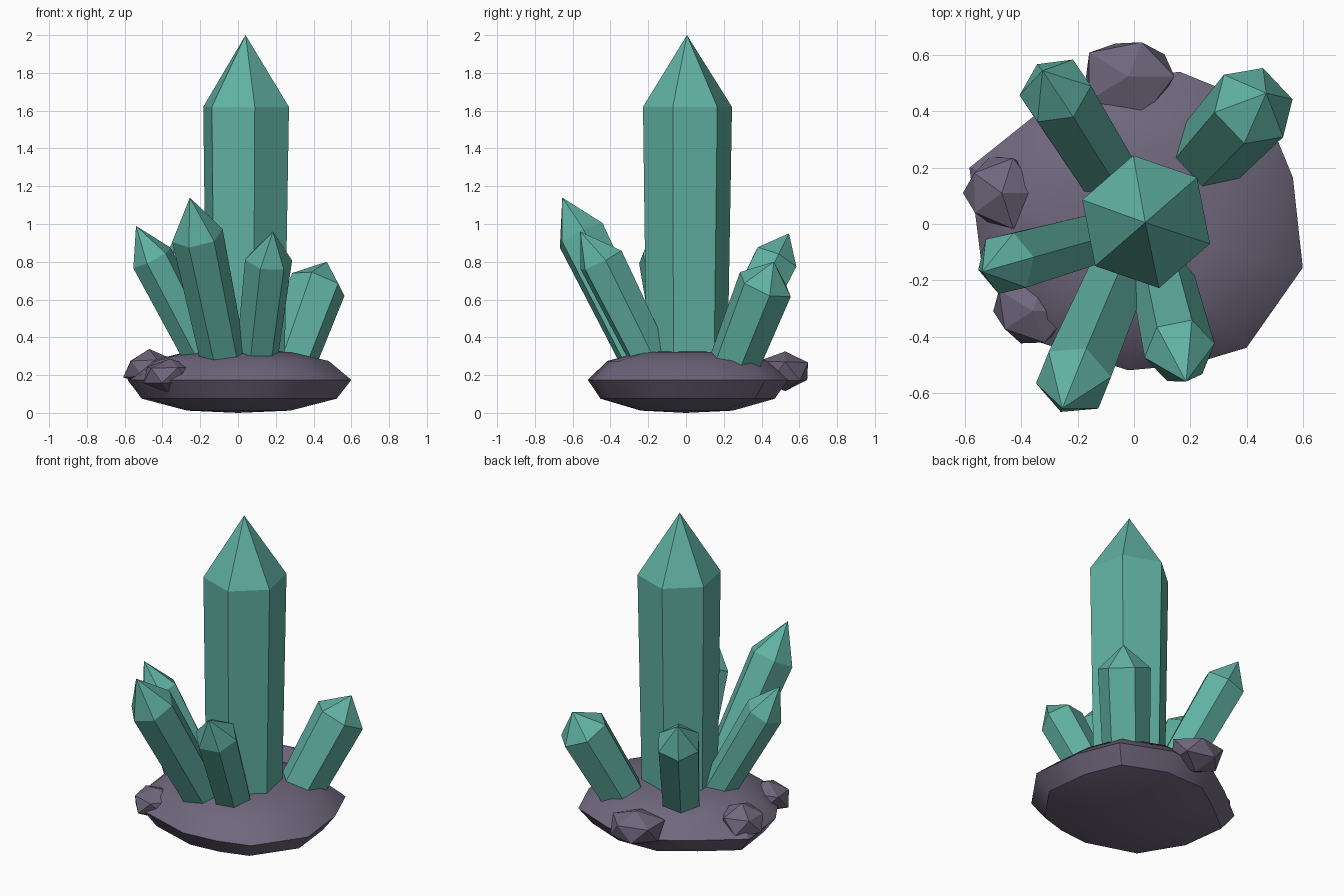
import bpy, bmesh, math, random
from mathutils import Vector

if "Cube" in bpy.data.objects:
    bpy.data.objects.remove(bpy.data.objects["Cube"])

random.seed(4)


def material(name, rgb):
    m = bpy.data.materials.new(name)
    m.diffuse_color = (*rgb, 1)
    m.use_nodes = True
    m.node_tree.nodes["Principled BSDF"].inputs["Base Color"].default_value = m.diffuse_color
    return m


TEAL = material("teal crystal", (0.118, 0.44, 0.365))
STONE = material("purple grey stone", (0.16, 0.135, 0.205))


def finish(bm, name, mat):
    bmesh.ops.recalc_face_normals(bm, faces=bm.faces)
    me = bpy.data.meshes.new(name)
    bm.to_mesh(me)
    bm.free()
    me.materials.append(mat)
    ob = bpy.data.objects.new(name, me)
    bpy.context.collection.objects.link(ob)
    return ob


def crystal(name, base, shoulder, tip, r_base, r_top, phase):
    """Six-sided tapered prism with a pointed cap, along base -> shoulder."""
    base, shoulder, tip = Vector(base), Vector(shoulder), Vector(tip)
    q = Vector((0, 0, 1)).rotation_difference((shoulder - base).normalized())
    bm = bmesh.new()
    rings = []
    for centre, r in ((base, r_base), (shoulder, r_top)):
        ring = []
        for k in range(6):
            a = math.radians(phase + 60 * k)
            ring.append(bm.verts.new(centre + q @ Vector((r * math.cos(a), r * math.sin(a), 0))))
        rings.append(ring)
    apex = bm.verts.new(tip)
    lo, hi = rings
    bm.faces.new(lo)
    for k in range(6):
        n = (k + 1) % 6
        bm.faces.new((lo[k], lo[n], hi[n], hi[k]))
        bm.faces.new((hi[k], hi[n], apex))
    return finish(bm, name, TEAL)


# Tall central crystal
crystal("main_crystal", (0.04, 0.005, 0.2), (0.043, 0.008, 1.62), (0.04, 0.005, 2.0), 0.218, 0.24, 41)

# Leaning side crystals
crystal("front_left_crystal", (-0.06, -0.19, 0.2), (-0.215, -0.555, 0.94), (-0.255, -0.655, 1.14), 0.12, 0.138, 8)
crystal("left_crystal", (-0.135, -0.05, 0.2), (-0.455, -0.14, 0.82), (-0.54, -0.17, 0.99), 0.10, 0.115, 13)
crystal("front_right_crystal", (0.09, -0.145, 0.2), (0.162, -0.45, 0.81), (0.185, -0.56, 0.96), 0.11, 0.127, 11)
crystal("back_left_crystal", (-0.09, 0.17, 0.2), (-0.28, 0.474, 0.81), (-0.325, 0.545, 0.95), 0.118, 0.132, 4)
crystal("back_right_crystal", (0.25, 0.23, 0.2), (0.425, 0.42, 0.68), (0.47, 0.465, 0.80), 0.135, 0.153, 13)

# Flattened base rock: uneven outline swept through a profile (radius share, height)
outline = [(0.565, 0.165), (0.46, 0.42), (0.165, 0.54), (-0.14, 0.53), (-0.36, 0.38), (-0.585, 0.2),
           (-0.545, -0.12), (-0.37, -0.41), (-0.02, -0.52), (0.2, -0.5), (0.4, -0.44), (0.6, -0.155)]
profile = [(0.46, 0.012), (0.87, 0.075), (1.0, 0.175), (0.80, 0.275), (0.47, 0.322)]
bm = bmesh.new()
rings = [[bm.verts.new((x * s, y * s, z)) for x, y in outline] for s, z in profile]
bottom, top = bm.verts.new((0, 0, 0)), bm.verts.new((0, 0, 0.335))
count = len(outline)
for k in range(count):
    n = (k + 1) % count
    for lo, hi in zip(rings, rings[1:]):
        bm.faces.new((lo[k], lo[n], hi[n], hi[k]))
    bm.faces.new((bottom, rings[0][n], rings[0][k]))
    bm.faces.new((top, rings[-1][k], rings[-1][n]))
rock = finish(bm, "base_rock", STONE)
bpy.context.view_layer.objects.active = rock
rock.select_set(True)
bpy.ops.object.shade_smooth_by_angle(angle=math.radians(35))
rock.select_set(False)


# Small faceted stones set into the rim
def stone(name, centre, size):
    bm = bmesh.new()
    bmesh.ops.create_icosphere(bm, subdivisions=1, radius=1)
    for v in bm.verts:
        v.co *= random.uniform(0.9, 1.12)
        v.co = Vector(centre) + Vector(c * s for c, s in zip(v.co, size))
    finish(bm, name, STONE)


stone("back_stone", (-0.02, 0.525, 0.22), (0.18, 0.15, 0.11))
stone("left_stone", (-0.47, 0.11, 0.235), (0.14, 0.14, 0.095))
stone("front_left_stone", (-0.36, -0.31, 0.2), (0.15, 0.13, 0.09))
